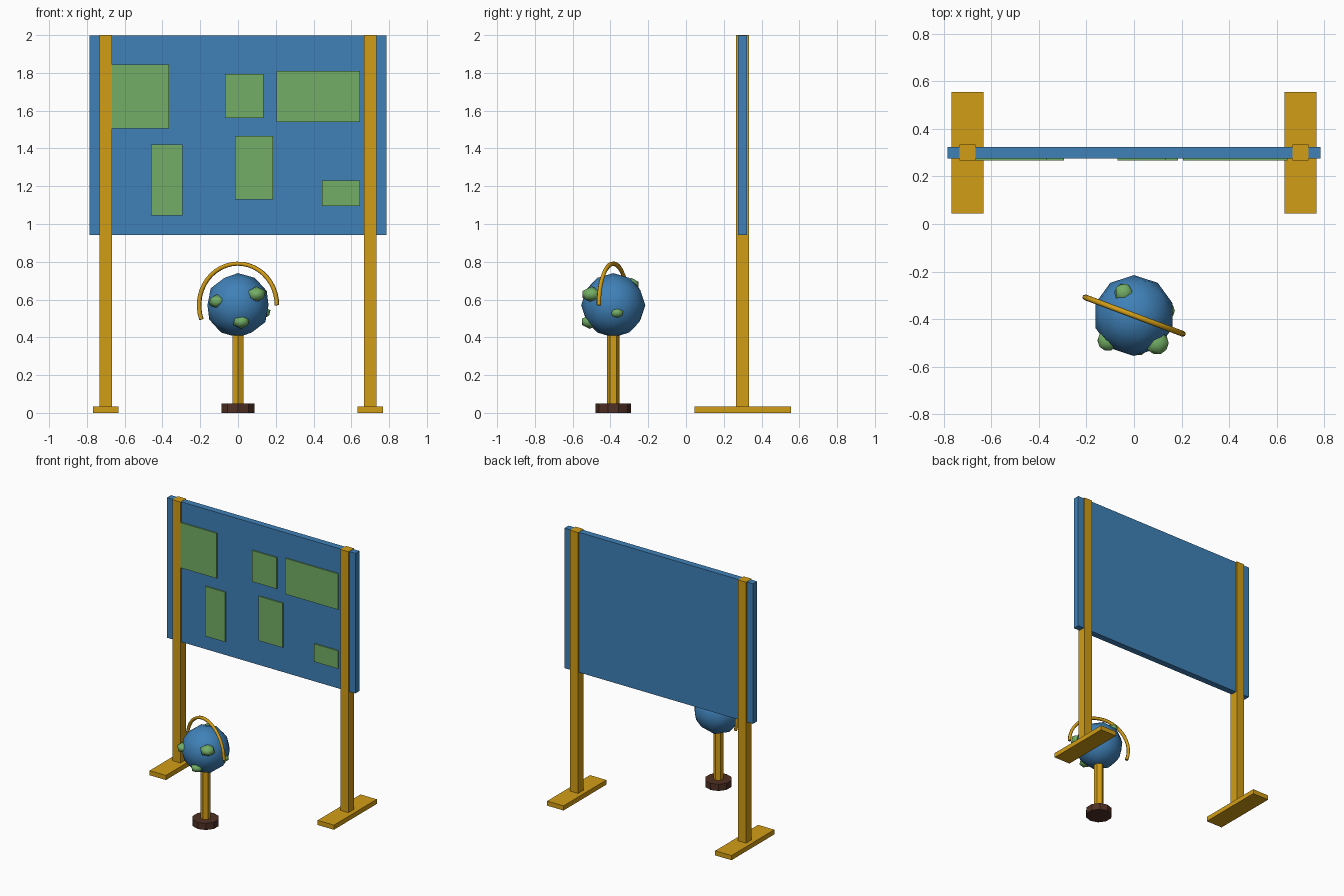
import bpy
from math import sin, cos, radians

if "Cube" in bpy.data.objects:
    bpy.data.objects.remove(bpy.data.objects["Cube"])


def material(name, rgb):
    m = bpy.data.materials.new(name)
    m.diffuse_color = (*rgb, 1)
    m.use_nodes = True
    m.node_tree.nodes["Principled BSDF"].inputs["Base Color"].default_value = m.diffuse_color
    return m


BLUE = material("blue", (0.05, 0.22, 0.48))
GOLD = material("gold", (0.65, 0.34, 0.008))
GREEN = material("green", (0.17, 0.42, 0.13))
BROWN = material("brown", (0.08, 0.03, 0.018))


def finish(name, mat):
    ob = bpy.context.object
    ob.name = name
    ob.data.materials.append(mat)
    return ob


def box(name, x, y, z, mat):
    bpy.ops.mesh.primitive_cube_add(
        size=1, location=[(a + b) / 2 for a, b in (x, y, z)])
    ob = finish(name, mat)
    ob.scale = [b - a for a, b in (x, y, z)]
    return ob


def cylinder(name, sides, r, z0, z1, mat):
    bpy.ops.mesh.primitive_cylinder_add(
        vertices=sides, radius=r, depth=z1 - z0, location=(0, GY, (z0 + z1) / 2))
    return finish(name, mat)


def ball(name, loc, scale, subdivisions, mat):
    bpy.ops.mesh.primitive_ico_sphere_add(
        subdivisions=subdivisions, radius=1, location=loc)
    ob = finish(name, mat)
    ob.scale = scale
    ob.data.shade_smooth()
    return ob


# Display board with posts and feet
box("board", (-0.785, 0.785), (0.276, 0.324), (0.943, 1.998), BLUE)
for side, x in (("left", -0.70), ("right", 0.70)):
    box(side + "_post", (x - 0.034, x + 0.034), (0.266, 0.334), (0.02, 2.0), GOLD)
    box(side + "_foot", (x - 0.068, x + 0.068), (0.045, 0.555), (0, 0.035), GOLD)

# Green panels on the front of the board
panels = [(-0.70, -0.365, 1.505, 1.845), (-0.46, -0.295, 1.045, 1.42),
          (-0.07, 0.135, 1.56, 1.795), (-0.015, 0.185, 1.13, 1.465),
          (0.205, 0.645, 1.54, 1.81), (0.445, 0.645, 1.095, 1.23)]
for i, (x0, x1, z0, z1) in enumerate(panels, 1):
    box(f"map_panel_{i}", (x0, x1), (0.267, 0.280), (z0, z1), GREEN)

# Globe stand
GY, GZ = -0.385, 0.57
cylinder("globe_base", 10, 0.093, 0, 0.05, BROWN)
cylinder("globe_pole", 6, 0.034, 0.04, 0.42, GOLD)

# Globe with raised land
ball("globe", (0, GY, GZ), (0.17, 0.17, 0.17), 2, BLUE)
lands = [(-0.11, -0.49, 0.59, 0.049), (0.097, -0.50, 0.627, 0.055),
         (0.018, -0.51, 0.482, 0.048), (0.135, -0.365, 0.53, 0.041),
         (-0.043, -0.29, 0.68, 0.044)]
for i, (x, y, z, r) in enumerate(lands, 1):
    ball(f"land_{i}", (x, y, z), (r, r, r * 0.78), 2 if i < 0 else 1, GREEN)

# Meridian arc around the globe, turned about the vertical axis
curve = bpy.data.curves.new("meridian_arc", "CURVE")
curve.dimensions = "3D"
curve.bevel_depth = 0.012
curve.bevel_resolution = 1
curve.use_fill_caps = True
steps, R, turn = 24, 0.22, radians(-20.5)
spline = curve.splines.new("POLY")
spline.points.add(steps)
for i, p in enumerate(spline.points):
    a = radians(200 * i / steps)
    h = R * cos(a)
    p.co = (h * cos(turn), GY + h * sin(turn), GZ + R * sin(a), 1)
spline.use_smooth = True
arc = bpy.data.objects.new("meridian_arc", curve)
curve.materials.append(GOLD)
bpy.context.collection.objects.link(arc)
